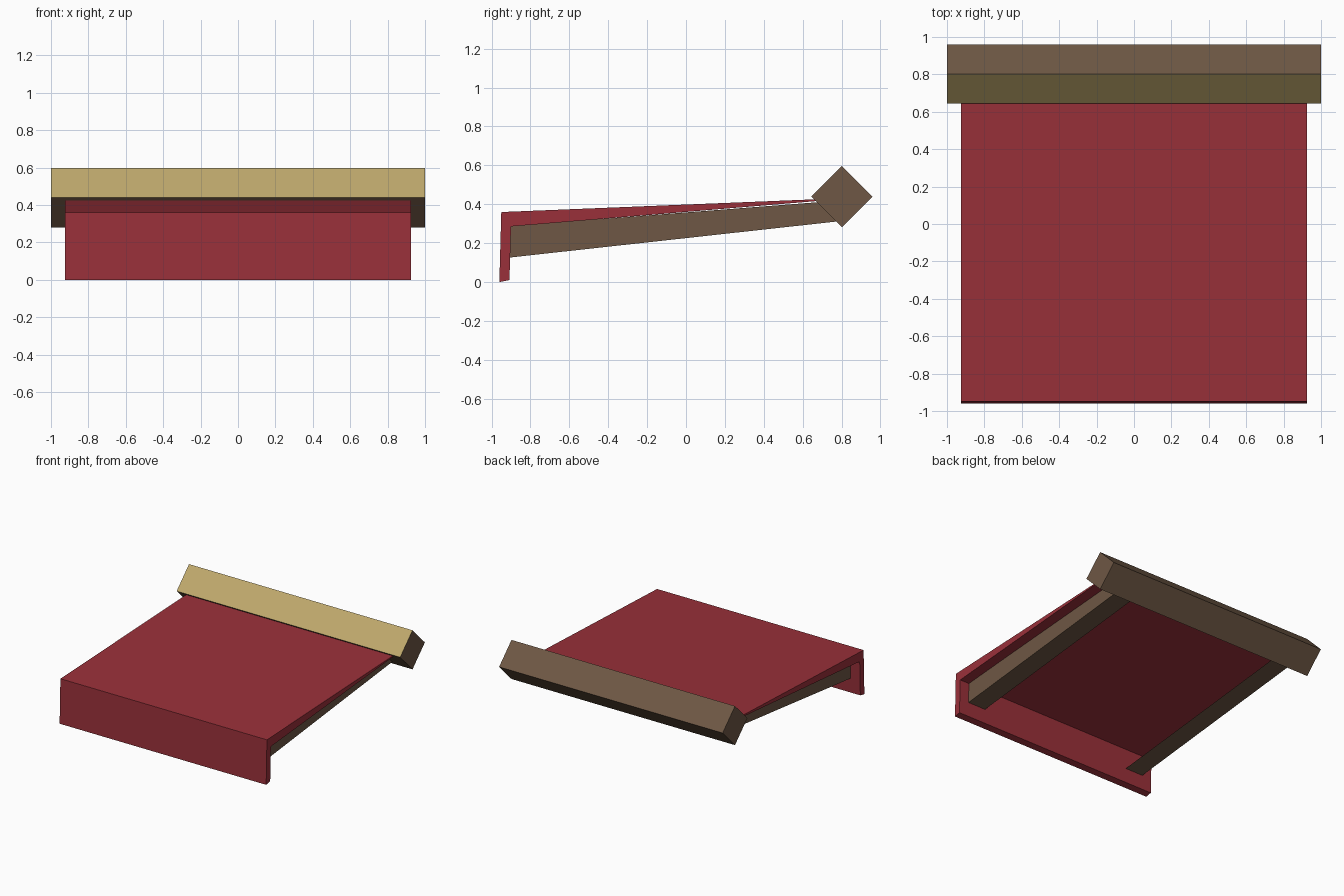
import bpy
import bmesh
from mathutils import Vector

if "Cube" in bpy.data.objects:
    bpy.data.objects.remove(bpy.data.objects["Cube"])


def material(name, rgb):
    m = bpy.data.materials.new(name)
    m.diffuse_color = (*rgb, 1.0)
    m.use_nodes = True
    m.node_tree.nodes["Principled BSDF"].inputs["Base Color"].default_value = m.diffuse_color
    return m


red = material("red_cloth", (0.322, 0.030, 0.042))
brown = material("brown_wood", (0.156, 0.096, 0.058))
tan = material("tan_wood", (0.520, 0.395, 0.150))


def extrude_profile(name, profile, x0, x1, mats, keep=None):
    """Extrude a (y, z) profile along x; keep(normal) can leave faces open."""
    bm = bmesh.new()
    face = bm.faces.new([bm.verts.new((x0, y, z)) for y, z in profile])
    res = bmesh.ops.extrude_face_region(bm, geom=[face], use_keep_orig=True)
    moved = [g for g in res["geom"] if isinstance(g, bmesh.types.BMVert)]
    bmesh.ops.translate(bm, verts=moved, vec=(x1 - x0, 0, 0))
    bmesh.ops.recalc_face_normals(bm, faces=bm.faces)
    bm.normal_update()
    if keep:
        drop = [f for f in bm.faces if not keep(f.normal)]
        bmesh.ops.delete(bm, geom=drop, context='FACES')
    me = bpy.data.meshes.new(name)
    bm.to_mesh(me)
    bm.free()
    for m in mats:
        me.materials.append(m)
    ob = bpy.data.objects.new(name, me)
    bpy.context.collection.objects.link(ob)
    return ob


# Cloth roof tapering to the back, with a hanging front flap
extrude_profile("awning_cloth",
                [(-0.96, 0.0), (-0.95, 0.36), (0.80, 0.431), (0.80, 0.427),
                 (-0.90, 0.286), (-0.908, 0.01)],
                -0.924, 0.924, [red])

# Square back beam turned on its edge; its upper front face is tan
c, r = (0.802, 0.439), 0.158
beam = extrude_profile("back_beam",
                       [(c[0] - r, c[1]), (c[0], c[1] + r),
                        (c[0] + r, c[1]), (c[0], c[1] - r)],
                       -1.0, 1.0, [brown, tan])
for p in beam.data.polygons:
    if p.normal.dot(Vector((0, -0.707, 0.707))) > 0.9:
        p.material_index = 1

# Two tapering support arms: open angle pieces with only outer side and underside
arm = [(-0.907, 0.126), (-0.907, 0.288), (0.80, 0.42), (0.80, 0.314)]
for side, label in ((-1, "left"), (1, "right")):
    extrude_profile("support_arm_" + label, arm, side * 0.68, side * 0.84, [brown],
                    keep=lambda n: n.x * side > 0.9 or n.z < -0.9)
